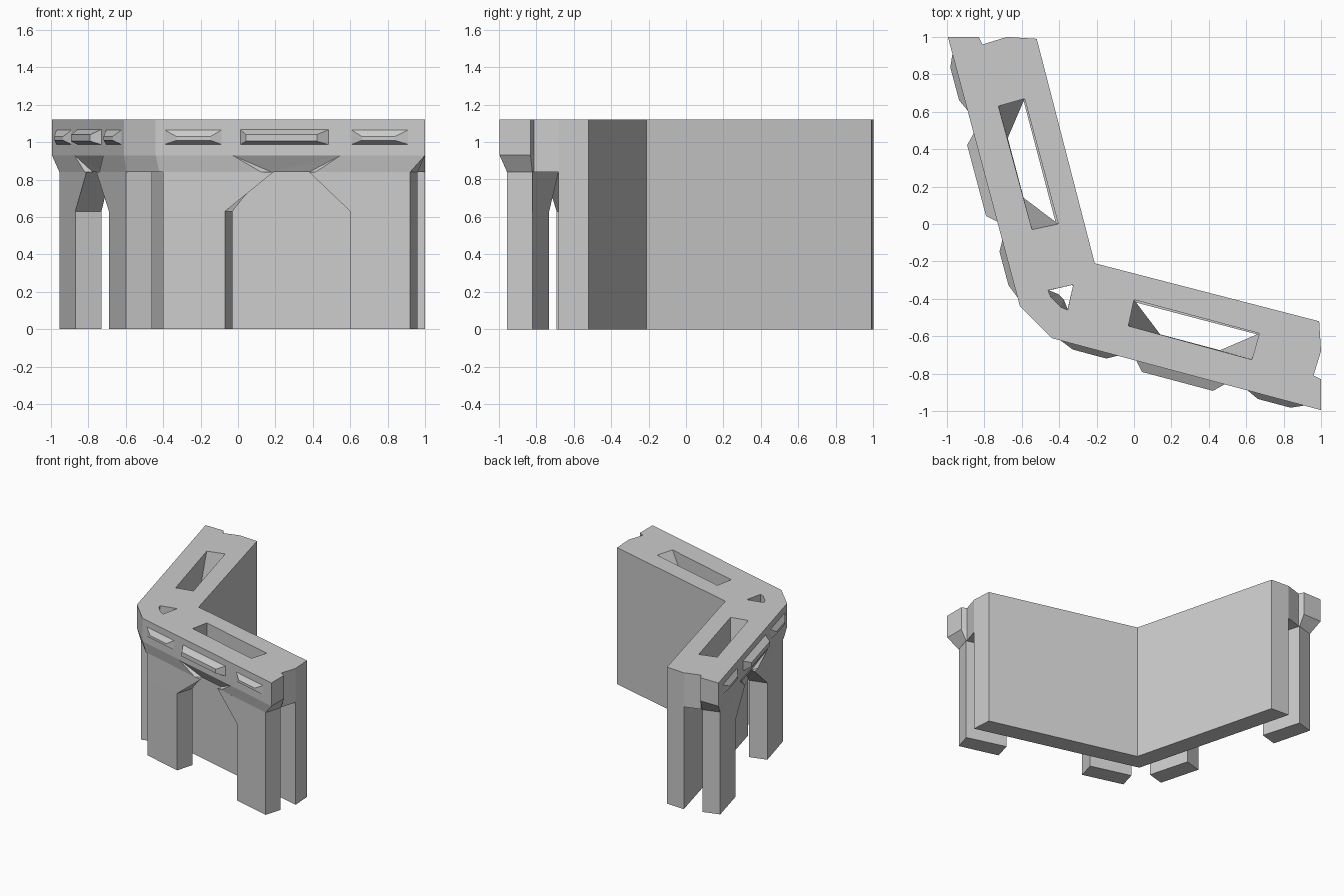
import bpy, bmesh
from mathutils import Vector

if "Cube" in bpy.data.objects:
    bpy.data.objects.remove(bpy.data.objects["Cube"])


def swap(pts):
    """Mirror across the diagonal x = y (the corner's symmetry plane)."""
    return [(p[1], p[0]) + tuple(p[2:]) for p in pts]


def finish(name, bm):
    bmesh.ops.recalc_face_normals(bm, faces=bm.faces)
    me = bpy.data.meshes.new(name)
    bm.to_mesh(me)
    bm.free()
    ob = bpy.data.objects.new(name, me)
    bpy.context.collection.objects.link(ob)
    return ob


def stack(name, levels):
    """Solid through matching outlines: levels = [(z, points), ...]."""
    bm = bmesh.new()
    rings = [[bm.verts.new((x, y, z)) for x, y in pts] for z, pts in levels]
    n = len(rings[0])
    for lo, hi in zip(rings, rings[1:]):
        for i in range(n):
            j = (i + 1) % n
            bm.faces.new((lo[i], lo[j], hi[j], hi[i]))
    bm.faces.new(rings[0][::-1])
    bm.faces.new(rings[-1])
    return finish(name, bm)


def hull(name, pts):
    bm = bmesh.new()
    for p in pts:
        bm.verts.new(p)
    bmesh.ops.convex_hull(bm, input=bm.verts)
    return finish(name, bm)


def both(fn, name, levels):
    """Make a stacked part on the right arm and its twin on the left arm."""
    return [fn("right_" + name, levels),
            fn("left_" + name, [(z, swap(p)) for z, p in levels])]


def both_hull(name, pts):
    return [hull("right_" + name, pts), hull("left_" + name, swap(pts))]


def full(half):
    """Close a half outline whose first point lies on the diagonal."""
    return half + swap(half[1:])[::-1]


def outer(x):
    """y of the right arm's outer edge."""
    return -0.61 - 0.267 * (x + 0.44)


# walkway slab with tapered underside
inner = [(-.21, -.21), (.99, -.52), (1, -.68), (.96, -.81)]
top = full(inner + [(1, -.83), (1, -.995), (-.44, -.61)])
low = full(inner + [(.961, -.82), (.92, -.955), (-.42, -.595)])
slab = stack("walkway", [(.84, low), (.93, top), (1.12, top)])

# floor openings and underside notches cut from the slab
h_top = [(0, -.405), (.67, -.585), (.63, -.725), (-.03, -.545)]
h_low = [(0, -.405), (.67, -.585), (.46, -.675), (.14, -.59)]
cutters = both(stack, "floor_opening_cutter",
               [(.7, h_low), (.84, h_low), (1.12, h_top), (1.2, h_top)])
c_top = full([(-.325, -.325), (-.355, -.46), (-.39, -.445)])
c_low = full([(-.325, -.325), (-.355, -.455), (-.375, -.405)])
cutters.append(stack("corner_opening_cutter",
               [(.7, c_low), (.84, c_low), (1.12, c_top), (1.2, c_top)]))
lip = [(-.03, outer(-.03), .93), (.55, outer(.55), .93),
       (.18, -.72, .84), (.38, -.775, .84)]
push = Vector((-.04, -.15, -.15))
cutters += both_hull("arch_notch_cutter",
                     lip + [tuple(Vector(p) + push) for p in lip])

for c in cutters:
    m = slab.modifiers.new("cut", 'BOOLEAN')
    m.operation, m.solver, m.object = 'DIFFERENCE', 'EXACT', c
deps = bpy.context.evaluated_depsgraph_get()
cut_mesh = bpy.data.meshes.new_from_object(slab.evaluated_get(deps))
slab.modifiers.clear()
slab.data = cut_mesh
for c in cutters:
    bpy.data.objects.remove(c)

# inner wall following the corner
wall = full([(-.33, -.33), (1, -.68), (.99, -.52), (-.21, -.21)])
wall = [p for i, p in enumerate(wall) if p not in wall[:i]]
stack("inner_wall", [(0, wall), (.84, wall)])

# pillars, each flaring towards the arch between them
a = [(-.40, -.60), (-.07, -.69), (-.03, -.55), (-.36, -.46)]
a_top = [a[0], (.19, -.757), (.14, -.595), a[3]]
b = [(.60, -.87), (.92, -.955), (.96, -.82), (.64, -.73)]
b_top = [(.38, -.81), b[1], b[2], (.46, -.68)]
for name, foot, head in (("corner_pillar", a, a_top), ("end_pillar", b, b_top)):
    both(stack, name, [(0, foot), (.63, foot), (.84, head)])

# bevelled blocks on the outer band: base x range, front x range, front z range, depth
blocks = [(-.40, -.08, -.32, -.14, 1.01, 1.03, .03),
          (.01, .49, .055, .435, 1.005, 1.04, .05),
          (.60, .92, .67, .845, 1.01, 1.03, .03)]
for i, (x0, x1, f0, f1, z0, z1, d) in enumerate(blocks):
    base = [(x, outer(x) + .004, z) for x in (x0, x1) for z in (.985, 1.07)]
    face = [(x - .26 * d, outer(x) - d * .97, z) for x in (f0, f1) for z in (z0, z1)]
    both_hull("band_block_%d" % (i + 1), base + face)
